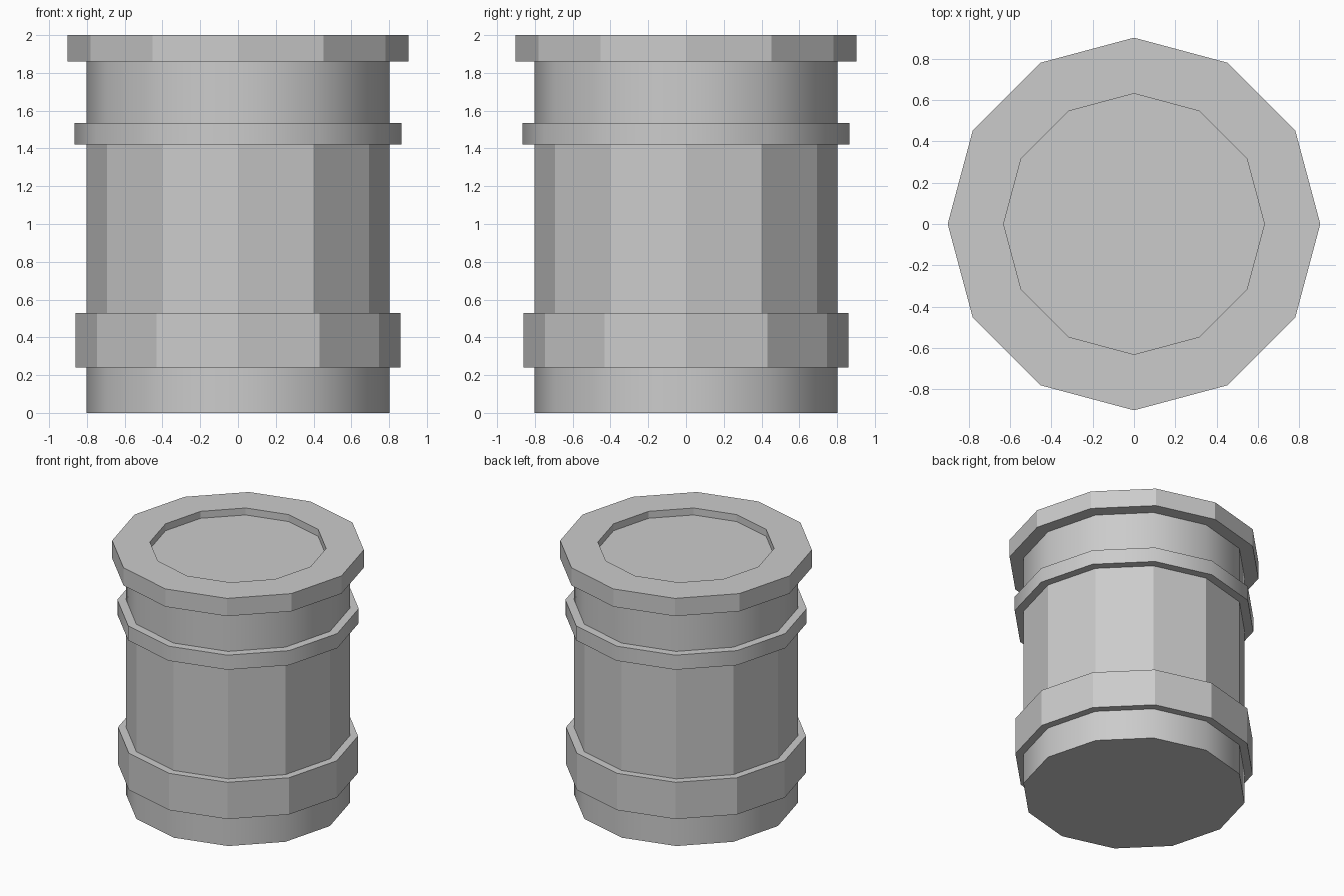
import bpy, bmesh
from math import cos, sin, tau

if "Cube" in bpy.data.objects:
    bpy.data.objects.remove(bpy.data.objects["Cube"])

SIDES = 12

# Outer profile: (radius, z, shade the segment leading to the next point smooth)
profile = [
    (0.802, 0.00, True),    # base
    (0.802, 0.24, False),   # lower band
    (0.861, 0.24, False),
    (0.861, 0.53, False),
    (0.802, 0.53, False),   # middle wall
    (0.802, 1.42, False),   # upper ring
    (0.866, 1.42, True),
    (0.866, 1.535, False),
    (0.802, 1.535, True),   # neck
    (0.802, 1.86, False),   # top rim
    (0.903, 1.86, False),
    (0.903, 2.00, False),
    (0.632, 2.00, False),   # recessed lid
    (0.632, 1.945, False),
]


def lathe(name, points):
    """Revolve the profile into a closed 12-sided solid."""
    bm = bmesh.new()
    rings = [[bm.verts.new((r * cos(tau * i / SIDES), r * sin(tau * i / SIDES), z))
              for i in range(SIDES)] for r, z, _ in points]
    for (_, _, smooth), low, high in zip(points, rings, rings[1:]):
        for i in range(SIDES):
            j = (i + 1) % SIDES
            bm.faces.new((low[i], low[j], high[j], high[i])).smooth = smooth
    # Bottom and lid caps
    bm.faces.new(rings[0][::-1])
    bm.faces.new(rings[-1])
    bmesh.ops.recalc_face_normals(bm, faces=bm.faces)
    # Keep every step edge crisp
    for e in bm.edges:
        if e.calc_face_angle(0) > 1.0:
            e.smooth = False
    mesh = bpy.data.meshes.new(name)
    bm.to_mesh(mesh)
    bm.free()
    obj = bpy.data.objects.new(name, mesh)
    bpy.context.collection.objects.link(obj)
    return obj


lathe("banded_barrel", profile)
